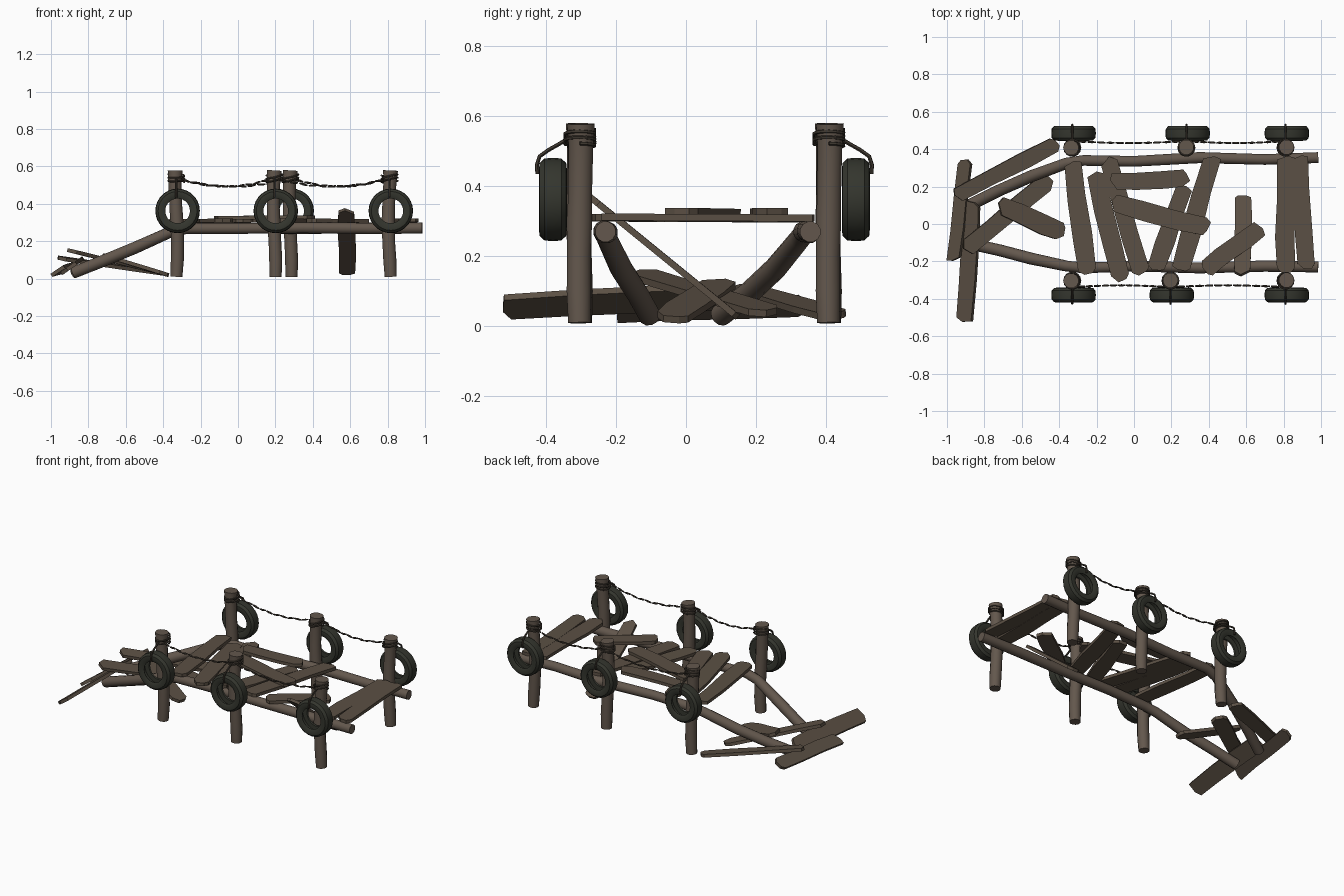
import bpy, bmesh, math, random
from mathutils import Vector, Matrix

if "Cube" in bpy.data.objects:
    bpy.data.objects.remove(bpy.data.objects["Cube"])
random.seed(4)

def mat(name, c):
    m = bpy.data.materials.new(name)
    m.diffuse_color = (*c, 1)
    m.use_nodes = True
    m.node_tree.nodes["Principled BSDF"].inputs["Base Color"].default_value = m.diffuse_color
    return m

PLANK = mat("weathered plank", (0.105, 0.080, 0.058))
LOG = mat("log wood", (0.125, 0.096, 0.074))
RUBBER = mat("old rubber", (0.034, 0.036, 0.027))
ROPE = mat("dark rope", (0.050, 0.040, 0.030))

def finish(name, bm, m, smooth=None):
    bmesh.ops.recalc_face_normals(bm, faces=bm.faces)
    me = bpy.data.meshes.new(name)
    bm.to_mesh(me)
    bm.free()
    me.materials.append(m)
    ob = bpy.data.objects.new(name, me)
    bpy.context.collection.objects.link(ob)
    if smooth:
        bpy.ops.object.select_all(action='DESELECT')
        ob.select_set(True)
        bpy.context.view_layer.objects.active = ob
        bpy.ops.object.shade_smooth_by_angle(angle=math.radians(smooth))
    return ob

def sweep(bm, pts, radii, n=10):
    """Capped round tube along a path."""
    pts = [Vector(p) for p in pts]
    rings, ref = [], None
    for i, p in enumerate(pts):
        d = (pts[min(i + 1, len(pts) - 1)] - pts[max(i - 1, 0)]).normalized()
        if ref is None:
            ref = d.orthogonal()
        a = (ref - d * ref.dot(d)).normalized()
        ref = a
        b = d.cross(a)
        r = radii[i] if isinstance(radii, list) else radii
        rings.append([bm.verts.new(p + r * (a * math.cos(t) + b * math.sin(t)))
                      for t in (2 * math.pi * k / n for k in range(n))])
    for r0, r1 in zip(rings, rings[1:]):
        for k in range(n):
            bm.faces.new((r0[k], r0[(k + 1) % n], r1[(k + 1) % n], r1[k]))
    bm.faces.new(rings[0])
    bm.faces.new(rings[-1])

def plank(name, p, q, w=0.1, tilt=0, t=0.02):
    """Rough board from p to q with splintered ends and uneven sides."""
    p, q = Vector(p), Vector(q)
    u = (q - p).normalized()
    v = Vector((0, 0, 1)).cross(u).normalized()
    v = Matrix.Rotation(math.radians(tilt), 3, u) @ v
    n = u.cross(v)
    L, h = (q - p).length, w / 2
    j = lambda s: random.uniform(-s, s)
    out = [(0.02 + j(.012), -h * .9), (L * .35, -h + j(.006)), (L * .7, -h + j(.006)),
           (L - .02 + j(.015), -h * .92), (L + j(.01), -h * .3), (L - .008 + j(.012), h * .6),
           (L - .025, h), (L * .65, h + j(.006)), (L * .3, h + j(.006)),
           (.012 + j(.012), h * .95), (j(.01), h * .2)]
    bm = bmesh.new()
    f = bm.faces.new([bm.verts.new(p + u * a + v * b - n * t / 2) for a, b in out])
    g = bmesh.ops.extrude_face_region(bm, geom=[f])
    bmesh.ops.translate(bm, vec=n * t, verts=[x for x in g['geom'] if isinstance(x, bmesh.types.BMVert)])
    finish(name, bm, PLANK)

# Side rails, bending down into the collapsed ramp
rails = {
    "back_rail": [(.985, .355, .27), (.7, .345, .272), (.35, .355, .268), (0, .335, .27), (-.27, .34, .268),
                  (-.36, .325, .25), (-.55, .255, .165), (-.72, .18, .095), (-.88, .10, .032)],
    "front_rail": [(.985, -.23, .27), (.7, -.225, .268), (.35, -.235, .272), (0, -.225, .268), (-.27, -.235, .268),
                   (-.36, -.225, .25), (-.55, -.185, .165), (-.72, -.14, .095), (-.88, -.105, .032)]}
for name, path in rails.items():
    bm = bmesh.new()
    sweep(bm, path, [.031 + random.uniform(-.002, .002) for _ in path], 12)
    finish(name, bm, LOG, 40)

def tire(name, x, y):
    prof = [(.066, -.031), (.085, -.04), (.104, -.038), (.117, -.024), (.119, 0), (.117, .024), (.104, .038),
            (.085, .04), (.066, .031), (.07, .024), (.1, .024), (.1, -.024), (.07, -.024)]
    N = 28
    bm = bmesh.new()
    rings = [[bm.verts.new((x + r * math.cos(a), y + d, .362 + r * math.sin(a))) for r, d in prof]
             for a in (2 * math.pi * i / N for i in range(N))]
    for i in range(N):
        A, B = rings[i], rings[(i + 1) % N]
        for k in range(len(prof)):
            l = (k + 1) % len(prof)
            bm.faces.new((A[k], A[l], B[l], B[k]))
    finish(name, bm, RUBBER, 35)

# Posts with tires, rope wraps and hanging straps
rows = {"back": (.408, 1, [-.33, .28, .81]), "front": (-.303, -1, [-.33, .195, .81])}
for side, (y, s, xs) in rows.items():
    for i, x in enumerate(xs):
        bm = bmesh.new()
        zs = [.01, .1, .2, .3, .4, .5, .54, .578]
        sweep(bm, [(x + .007 * math.sin(z * 9 + i), y + .003 * math.cos(z * 8 + i), z) for z in zs],
              [.033, .036, .035, .037, .035, .036, .038, .041], 12)
        finish(f"{side}_post_{i}", bm, LOG, 40)
        tire(f"{side}_tire_{i}", x + .007, y + s * .077)
        bm = bmesh.new()
        sweep(bm, [(x + .043 * math.cos(a), y + .043 * math.sin(a), .515 + .0055 * a / 2 + .008 * math.sin(a + i))
                   for a in (k * math.pi / 7 for k in range(36))], .0055, 5)
        finish(f"{side}_post_wrap_{i}", bm, ROPE)
        bm = bmesh.new()
        sweep(bm, [(x, y + s * d, z) for d, z in ((.035, .535), (.06, .52), (.09, .503), (.115, .485), (.123, .46), (.121, .435))],
              .006, 6)
        finish(f"{side}_tire_strap_{i}", bm, ROPE)
    # Sagging chain of short rope links
    bm = bmesh.new()
    for a, b in zip(xs, xs[1:]):
        n = 11
        P = lambda t: Vector((a + .03 + (b - a - .06) * t, y + s * (.033 - .008 * math.sin(math.pi * t)),
                              .53 - .15 * t * (1 - t)))
        for k in range(n):
            off = Vector((0, 0, .003 * (-1) ** k))
            sweep(bm, [P((k + .04) / n) + off, P((k + .5) / n), P((k + .92) / n) - off], [.004, .0065, .004], 6)
    finish(f"{side}_rope_chain", bm, ROPE)

# Deck boards, laid unevenly: x1, y1, x2, y2, z, width
deck = [(-.33, .34, -.25, -.265, .307, .1), (-.21, .28, -.07, -.30, .308, .1),
        (-.14, .35, .04, -.27, .306, .1), (.27, .20, .11, -.25, .307, .095),
        (.42, .36, .245, -.25, .308, .1), (.69, -.01, .37, -.25, .308, .1),
        (.81, .37, .81, -.26, .308, .1), (.885, .36, .92, -.24, .309, .095),
        (-.12, .225, .29, .245, .325, .095), (-.12, .115, .40, -.02, .325, .1)]
for i, (x1, y1, x2, y2, z, w) in enumerate(deck):
    plank(f"deck_board_{i}", (x1, y1, z), (x2, y2, z + .003), w)

# Board fallen through the deck
plank("fallen_board", (.58, -.275, .37), (.585, .155, .02), .09, 0, .018)

# Broken ramp boards
plank("ramp_cross_board_long", (-.905, -.525, .055), (-.865, .12, .085), .105, -35)
plank("ramp_cross_board_short", (-.965, -.205, .04), (-.90, .34, .06), .085, -35)
plank("ramp_board_back", (-.96, .145, .11), (-.41, .43, .03), .085, 8)
plank("ramp_board_middle", (-.90, -.135, .15), (-.45, .235, .04), .1, 8)
plank("ramp_board_front", (-.72, .10, .125), (-.375, -.05, .02), .1, -8)
